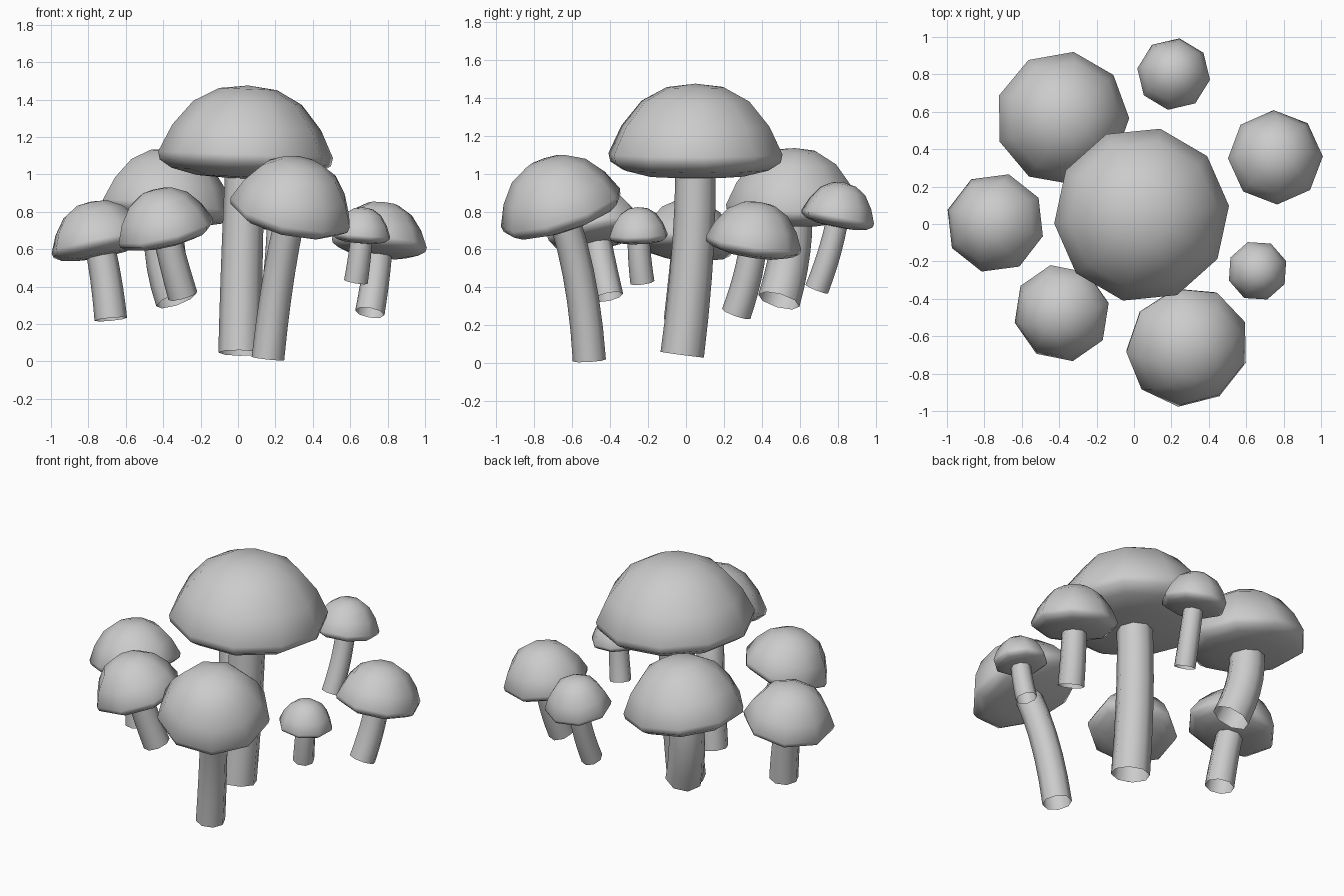
import bpy, bmesh, math
from mathutils import Vector, Matrix
from mathutils.bvhtree import BVHTree

cube = bpy.data.objects.get("Cube")
if cube:
    bpy.data.objects.remove(cube, do_unlink=True)

grey = bpy.data.materials.new("plain_grey")
grey.use_nodes = True
grey.diffuse_color = (0.6, 0.6, 0.6, 1)
grey.node_tree.nodes["Principled BSDF"].inputs["Base Color"].default_value = (0.6, 0.6, 0.6, 1)

# cap outline: radius, height as fractions of cap radius (upper heights scale to the dome)
UPPER = [(1.0, 0.04), (0.85, 0.42), (0.62, 0.76), (0.33, 0.95)]
LOWER = [(0.55, -0.22), (0.84, -0.15), (0.98, -0.06)]
# spots: azimuth in degrees, radial position, size
SPOTS = [(140, .72, .15), (92, .68, .11), (60, .84, .13), (222, .62, .13),
         (268, .88, .13), (0, .9, .1), (320, .7, .08), (185, .9, .11), (25, .45, .07)]


def finish(bm, name, angle):
    mesh = bpy.data.meshes.new(name)
    bm.to_mesh(mesh)
    bm.free()
    mesh.materials.append(grey)
    obj = bpy.data.objects.new(name, mesh)
    bpy.context.collection.objects.link(obj)
    bpy.ops.object.select_all(action='DESELECT')
    obj.select_set(True)
    bpy.context.view_layer.objects.active = obj
    bpy.ops.object.shade_smooth_by_angle(angle=math.radians(angle))
    return obj


def ring(bm, center, x, y, radius, sides, phase=0.0):
    angles = [phase + math.tau * i / sides for i in range(sides)]
    return [bm.verts.new(center + x * radius * math.cos(a) + y * radius * math.sin(a))
            for a in angles]


def bridge(bm, a, b):
    for i in range(len(a)):
        j = (i + 1) % len(a)
        bm.faces.new((a[i], a[j], b[j], b[i]))


def fan(bm, loop, tip, up):
    for i in range(len(loop)):
        pair = (loop[i], loop[(i + 1) % len(loop)])
        bm.faces.new((*(pair if up else pair[::-1]), tip))


def cap(name, place, r, dome, sides, phase):
    bm = bmesh.new()
    X, Y = Vector((1, 0, 0)), Vector((0, 1, 0))
    outline = LOWER + [(a, h * dome) for a, h in UPPER]
    loops = [ring(bm, Vector((0, 0, h * r)), X, Y, a * r, sides, phase) for a, h in outline]
    for a, b in zip(loops, loops[1:]):
        bridge(bm, a, b)
    fan(bm, loops[0], bm.verts.new((0, 0, -0.25 * r)), False)
    fan(bm, loops[-1], bm.verts.new((0, 0, dome * r)), True)
    tree = BVHTree.FromBMesh(bm)
    bm.transform(place)
    finish(bm, name + "_cap", 75)
    return tree


def spots(name, tree, place, r, turn):
    bm = bmesh.new()
    for azimuth, radial, size in SPOTS:
        a = math.radians(azimuth + turn)
        start = Vector((math.cos(a) * radial * r, math.sin(a) * radial * r, 2 * r))
        hit, normal, _, _ = tree.ray_cast(start, Vector((0, 0, -1)))
        if hit is None:
            continue
        x = normal.orthogonal().normalized()
        y = normal.cross(x)
        low = ring(bm, hit - normal * 0.004, x, y, size * r, 7)
        top = ring(bm, hit + normal * 0.003, x, y, size * r, 7)
        bridge(bm, low, top)
        bm.faces.new(top)
    bm.transform(place)
    finish(bm, name + "_spots", 30)


def stem(name, foot, head, normal, radius):
    # bent tube, open at the foot, that meets the cap along its axis
    bm = bmesh.new()
    bend = head - normal * (head - foot).length * 0.45
    loops = []
    for i in range(6):
        t = i / 5
        p = foot * (1 - t) ** 2 + bend * 2 * t * (1 - t) + head * t * t
        axis = ((bend - foot) * (1 - t) + (head - bend) * t).normalized()
        y = axis.cross(Vector((1, 0, 0))).normalized()
        loops.append(ring(bm, p, y.cross(axis), y, radius * (1.03 - 0.08 * t), 8))
    for a, b in zip(loops, loops[1:]):
        bridge(bm, a, b)
    finish(bm, name + "_stem", 60)


# name, cap centre, cap radius, tilt, dome height, sides, stem foot, stem radius
MUSHROOMS = [
    ("tall", (.04, .05, 1.09), .47, (.04, 0), .82, 10, (.01, -.02, .045), .112),
    ("front", (.285, -.655, .8), .335, (.22, -.32), .88, 9, (.16, -.51, .015), .085),
    ("back_right", (-.385, .565, .82), .36, (.1, .03), .88, 9, (-.33, .49, .33), .11),
    ("front_right", (-.385, -.475, .69), .265, (-.24, -.17), .9, 8, (-.295, -.41, .35), .078),
    ("right", (-.74, .005, .625), .27, (-.2, .08), .87, 8, (-.68, -.03, .225), .085),
    ("left", (.755, .355, .625), .255, (.1, .15), .9, 8, (.705, .265, .26), .077),
    ("small_left", (.66, -.25, .67), .162, (.08, -.03), .95, 8, (.63, -.23, .425), .062),
    ("small_back", (.212, .8, .765), .197, (0, .2), .97, 8, (.19, .69, .39), .062),
]

for k, (name, centre, r, tilt, dome, sides, foot, thick) in enumerate(MUSHROOMS):
    centre, normal = Vector(centre), Vector((*tilt, 1)).normalized()
    place = Matrix.Translation(centre) @ Vector((0, 0, 1)).rotation_difference(normal).to_matrix().to_4x4()
    tree = cap(name, place, r, dome, sides, 0.1 + 0.3 * k)
    spots(name, tree, place, r, 47 * k)
    stem(name, Vector(foot), centre - normal * 0.18 * r, normal, thick)
